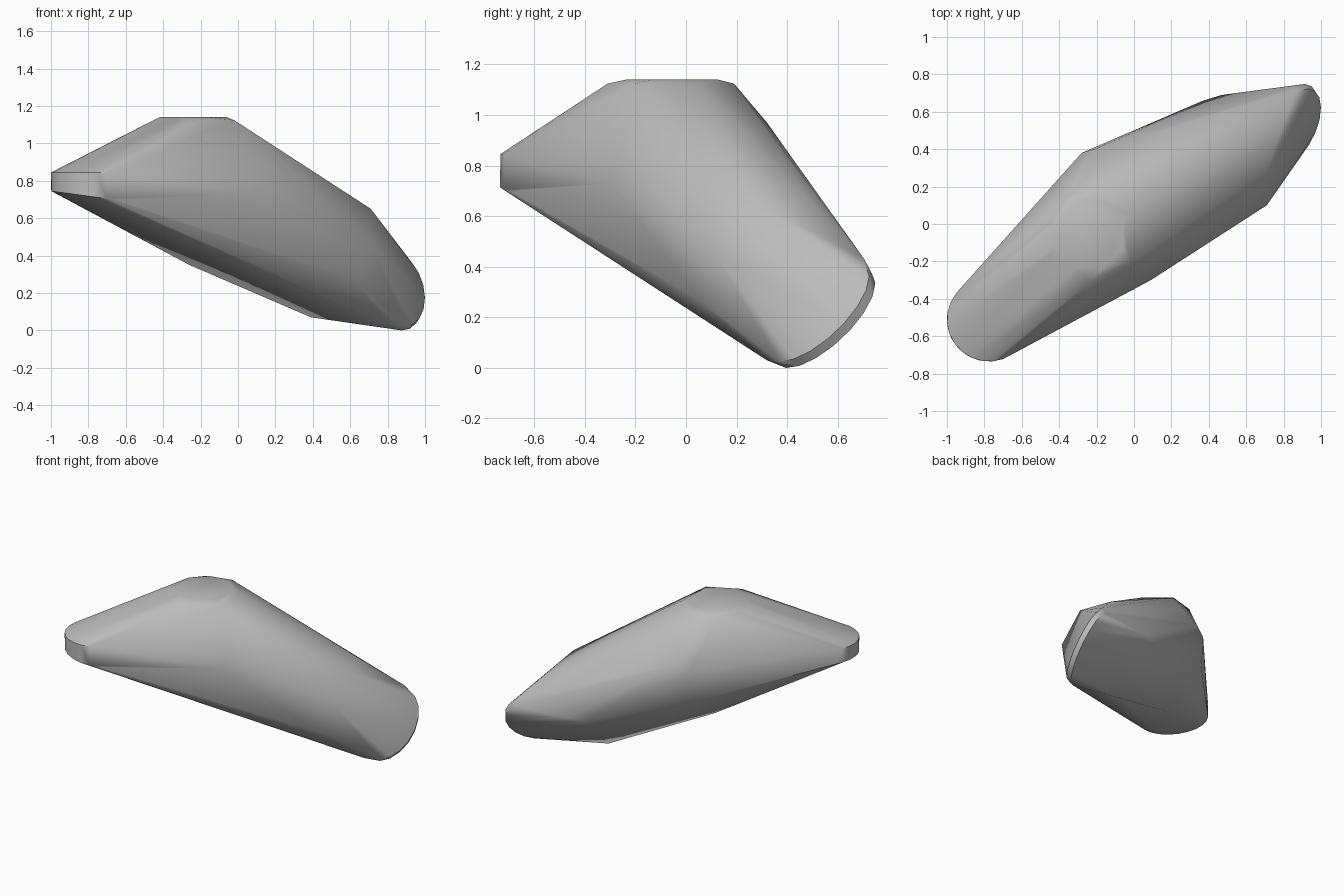
import bpy
import bmesh
from math import cos, sin, radians
from mathutils import Vector

# Remove the default object
cube = bpy.data.objects.get("Cube")
if cube:
    bpy.data.objects.remove(cube, do_unlink=True)


def arc(center, u, v, start, end, steps):
    """Points along an elliptical arc spanned by the axes u and v."""
    center, u, v = Vector(center), Vector(u), Vector(v)
    points = []
    for i in range(steps + 1):
        angle = radians(start + (end - start) * i / steps)
        points.append(center + u * cos(angle) + v * sin(angle))
    return points


def make_material(name, value):
    material = bpy.data.materials.new(name)
    material.use_nodes = True
    color = (value, value, value, 1)
    material.diffuse_color = color
    material.node_tree.nodes["Principled BSDF"].inputs["Base Color"].default_value = color
    return material


def make_hull(name, points, material):
    """Wrap the points in one closed convex skin."""
    bm = bmesh.new()
    for point in points:
        bm.verts.new(point)
    result = bmesh.ops.convex_hull(bm, input=bm.verts[:])
    unused = set(result["geom_interior"]) | set(result["geom_unused"])
    loose = [item for item in unused if isinstance(item, bmesh.types.BMVert) and item.is_valid]
    bmesh.ops.delete(bm, geom=loose, context="VERTS")
    bmesh.ops.dissolve_limit(bm, angle_limit=radians(1), verts=bm.verts[:], edges=bm.edges[:])
    bmesh.ops.recalc_face_normals(bm, faces=bm.faces[:])
    mesh = bpy.data.meshes.new(name)
    bm.to_mesh(mesh)
    bm.free()
    mesh.materials.append(material)
    body = bpy.data.objects.new(name, mesh)
    bpy.context.collection.objects.link(body)
    return body


# High rounded end: a level upper rim over a slightly sloping lower rim
upper_rim = arc((-.775, -.51, .845), (.225, 0, 0), (0, .225, 0), 140, 290, 10)
lower_rim = arc((-.775, -.51, .715), (.225, 0, -.03), (0, .225, 0), 140, 306, 10)

# Flat eight-sided crown with an uneven chamfer below it
crown = arc((-.24, -.055, 1.14), (.195, 0, 0), (0, .195, 0), 22.5, 337.5, 7)
crown_edge = [(x, y, 1.124) for x, y in (
    (-.24, -.31), (-.02, -.2), (-.02, .05), (-.18, .19), (-.36, .14), (-.45, 0), (-.45, -.16))]

# Low rounded end: a tilted arc with a narrow band
low_rim = arc((.85, .548, .193), (.02, .188, .178), (.13, .07, -.075), 0, 180, 9)
low_band = [point + Vector((.018, -.025, .026)) for point in low_rim]

# Corners along the front flank, the back flank and the underside
front_corners = [(.09, -.3, .73), (.11, -.26, .82), (.71, .1, .47), (.62, .05, .27)]
upper_corners = [(.71, .29, .65), (.62, .49, .66), (.86, .705, .43)]
back_corners = [(-.3, .34, .56), (-.28, .38, .77), (-.21, .4, .83), (-.16, .32, .97),
                (.37, .66, .36), (.47, .69, .37)]
under_corners = [(-.26, .03, .35), (.39, .34, .07), (.8, .32, .03)]

points = (upper_rim + lower_rim + crown + crown_edge + low_rim + low_band
          + front_corners + upper_corners + back_corners + under_corners)
body = make_hull("rock_body", points, make_material("stone grey", .5))

# Soft shading with the hard rims kept crisp
bpy.ops.object.select_all(action="DESELECT")
body.select_set(True)
bpy.context.view_layer.objects.active = body
bpy.ops.object.shade_smooth_by_angle(angle=radians(40))
